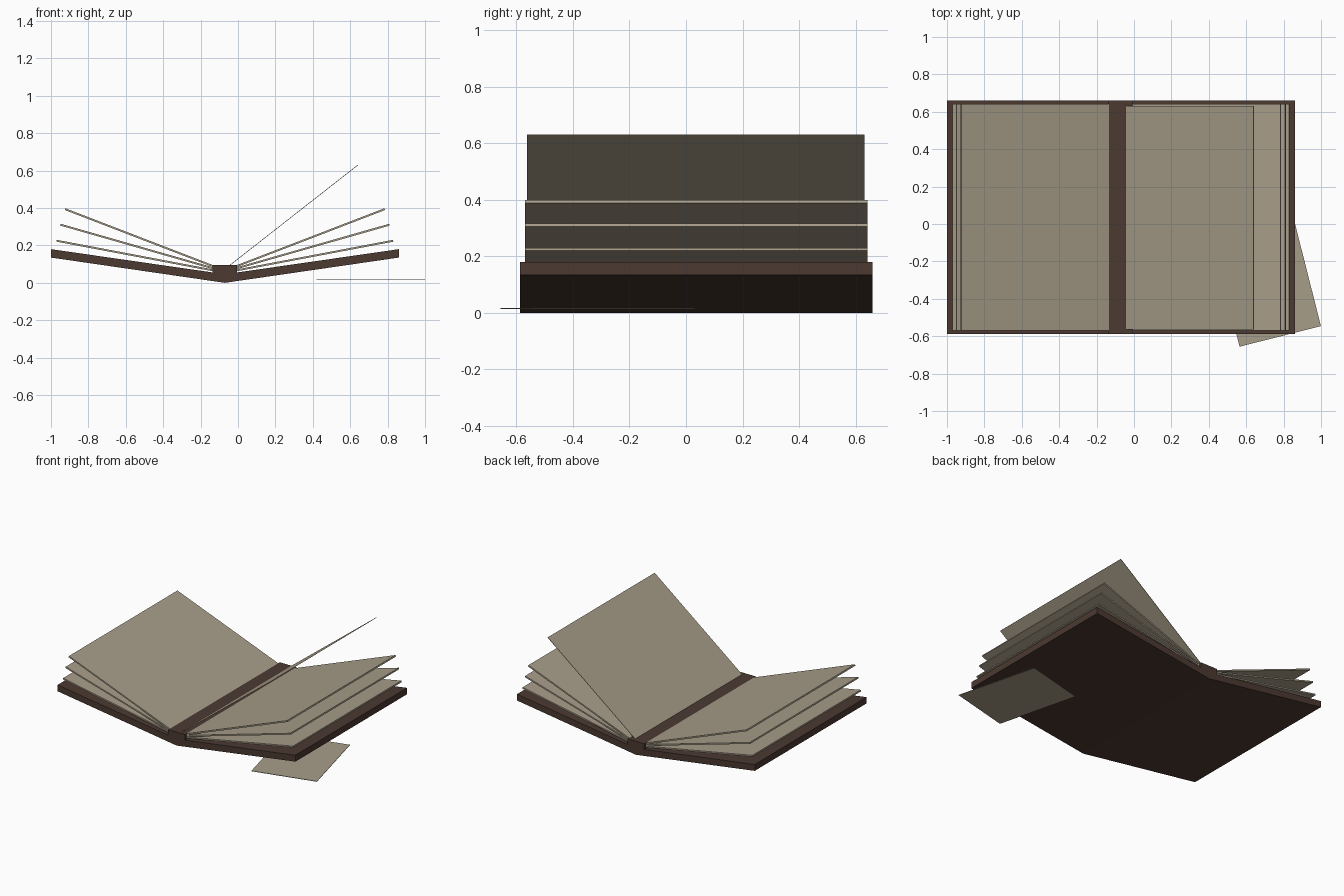
import bpy
import math
from mathutils import Vector

if "Cube" in bpy.data.objects:
    bpy.data.objects.remove(bpy.data.objects["Cube"], do_unlink=True)


def material(name, rgb):
    mat = bpy.data.materials.new(name)
    mat.use_nodes = True
    mat.diffuse_color = (*rgb, 1)
    mat.node_tree.nodes["Principled BSDF"].inputs["Base Color"].default_value = (*rgb, 1)
    return mat


PAPER = material("aged paper", (0.39, 0.337, 0.25))
LEATHER = material("dark leather", (0.072, 0.041, 0.031))
CENTRE = -0.07  # x of the spine fold


def extrude_profile(name, profile, y0, y1, mat):
    """Sweep an x-z outline along y."""
    n = len(profile)
    verts = [(x, y, z) for y in (y0, y1) for x, z in profile]
    faces = [tuple(range(n)), tuple(reversed(range(n, 2 * n)))]
    faces += [(i, n + i, n + (i + 1) % n, (i + 1) % n) for i in range(n)]
    mesh = bpy.data.meshes.new(name)
    mesh.from_pydata(verts, [], faces)
    mesh.materials.append(mat)
    obj = bpy.data.objects.new(name, mesh)
    bpy.context.collection.objects.link(obj)
    return obj


def sheet(name, start, end, thickness, y0, y1):
    """Flat sheet between two x-z points."""
    a, b = Vector(start), Vector(end)
    d = (b - a).normalized()
    off = Vector((-d.y, d.x)) * thickness / 2
    if d.x < 0:
        off = -off
    outline = [a - off, b - off, b + off, a + off]
    if d.x < 0:
        outline.reverse()
    return extrude_profile(name, outline, y0, y1, PAPER)


# Cover: a shallow V, with the spine block in the fold
W = 0.93
cover = [(-W, 0.135), (0, 0), (W, 0.135), (W, 0.18), (0, 0.046), (-W, 0.18)]
extrude_profile("cover", [(CENTRE + x, z) for x, z in cover], -0.587, 0.66, LEATHER)
spine = [(-0.065, 0.055), (0, 0.046), (0.065, 0.055), (0.065, 0.095), (-0.065, 0.095)]
extrude_profile("spine", [(CENTRE + x, z) for x, z in spine], -0.587, 0.66, LEATHER)

# Fanned page bundles on both sides
fan = [("lower", 0.066, 0.9, 0.225), ("middle", 0.077, 0.88, 0.311), ("upper", 0.088, 0.855, 0.394)]
for side, s in (("left", 1), ("right", -1)):
    for level, z0, reach, z1 in fan:
        sheet(f"{level}_pages_{side}", (CENTRE + s * 0.06, z0),
              (CENTRE + s * reach, z1), 0.01, -0.57, 0.642)

# Single page lifted out of the fold
sheet("turning_page", (-0.045, 0.093), (0.64, 0.629), 0.003, -0.563, 0.632)

# Loose page lying beside the book
bpy.ops.mesh.primitive_cube_add(size=1, location=(0.709, -0.313, 0.0155),
                                rotation=(0, 0, math.radians(14.2)))
loose = bpy.context.object
loose.name = "loose_page"
loose.scale = (0.449, 0.594, 0.003)
loose.data.materials.append(PAPER)
